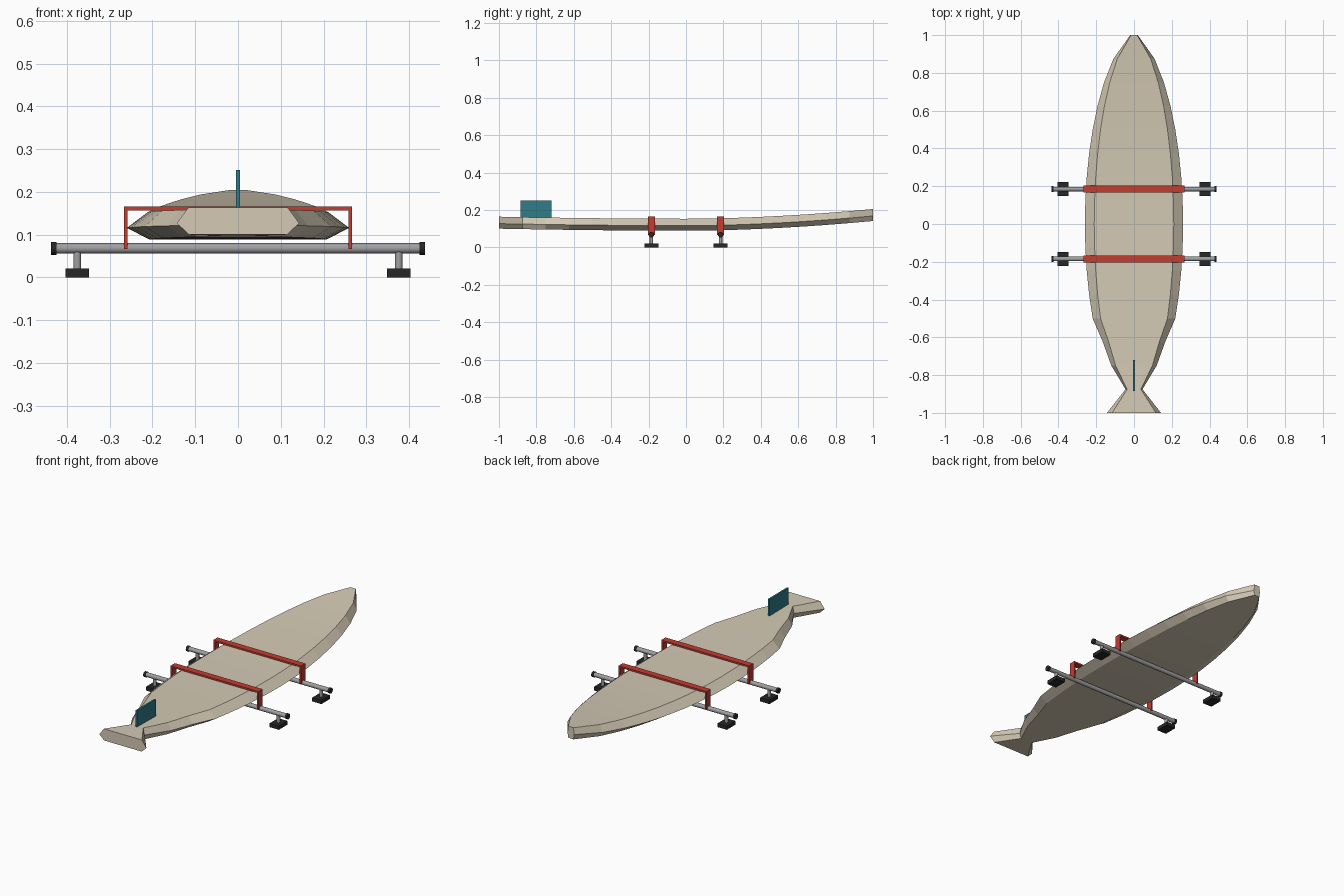
import bpy, bmesh, math

if "Cube" in bpy.data.objects:
    bpy.data.objects.remove(bpy.data.objects["Cube"])


def mat(name, rgb):
    m = bpy.data.materials.new(name)
    m.diffuse_color = (*rgb, 1)
    m.use_nodes = True
    m.node_tree.nodes["Principled BSDF"].inputs["Base Color"].default_value = m.diffuse_color
    return m


CREAM = mat("cream", (0.66, 0.59, 0.46))
RED = mat("red", (0.55, 0.045, 0.03))
TEAL = mat("teal", (0.03, 0.2, 0.25))
BLACK = mat("black", (0.02, 0.02, 0.02))
METAL = mat("metal", (0.35, 0.35, 0.36))


def box(name, x, y, z, m):
    """Box from (min, max) ranges."""
    bpy.ops.mesh.primitive_cube_add(size=1, location=[sum(r) / 2 for r in (x, y, z)])
    o = bpy.context.object
    o.name = name
    o.scale = [r[1] - r[0] for r in (x, y, z)]
    o.data.materials.append(m)
    return o


def rod(name, loc, r, length, m, axis="Z"):
    rot = (0, math.pi / 2, 0) if axis == "X" else (0, 0, 0)
    bpy.ops.mesh.primitive_cylinder_add(vertices=16, radius=r, depth=length,
                                        location=loc, rotation=rot)
    o = bpy.context.object
    o.name = name
    o.data.materials.append(m)
    bpy.ops.object.shade_smooth_by_angle(angle=math.radians(35))
    return o


# Board: hexagonal section lofted along y, with rocker and a fish tail
tail = {-1.0: 0.143, -0.875: 0.045, -0.75: 0.12, -0.625: 0.165}
bm = bmesh.new()
rings = []
for i in range(17):
    y = -1 + i / 8
    w = tail.get(y, 0.26 * max(0, 1 - y * y) ** 0.6)
    w = max(w, 0.02)
    z = 0.089 + (0.052 if y > 0 else 0.011) * abs(y) ** 1.8
    sec = [(-0.8, 0), (0.8, 0), (1, 0.027), (0.81, 0.064), (-0.81, 0.064), (-1, 0.027)]
    rings.append([bm.verts.new((w * a, y, z + h)) for a, h in sec])
for a, b in zip(rings, rings[1:]):
    for k in range(6):
        n = (k + 1) % 6
        bm.faces.new((a[k], a[n], b[n], b[k]))
bm.faces.new(rings[0])
bm.faces.new(rings[-1])
bmesh.ops.recalc_face_normals(bm, faces=bm.faces)
me = bpy.data.meshes.new("board")
bm.to_mesh(me)
bm.free()
me.materials.append(CREAM)
bpy.context.collection.objects.link(bpy.data.objects.new("board", me))

# Fin standing on the deck
box("fin", (-0.005, 0.005), (-0.885, -0.72), (0.154, 0.251), TEAL)

# Two roof bars with feet, caps and straps
for y, end in ((-0.185, "rear"), (0.185, "front")):
    rod(f"{end}_bar", (0, y, 0.068), 0.012, 0.86, METAL, "X")
    box(f"{end}_strap_top", (-0.267, 0.267), (y - 0.018, y + 0.018), (0.157, 0.166), RED)
    for s, side in ((-1, "left"), (1, "right")):
        n = f"{end}_{side}"
        rod(f"{n}_cap", (s * 0.431, y, 0.068), 0.015, 0.012, BLACK, "X")
        rod(f"{n}_post", (s * 0.376, y, 0.039), 0.009, 0.042, METAL)
        box(f"{n}_foot", (s * 0.376 - 0.028, s * 0.376 + 0.028),
            (y - 0.037, y + 0.037), (0, 0.021), BLACK)
        box(f"{n}_strap_side", (s * 0.2625 - 0.0045, s * 0.2625 + 0.0045),
            (y - 0.018, y + 0.018), (0.067, 0.158), RED)
